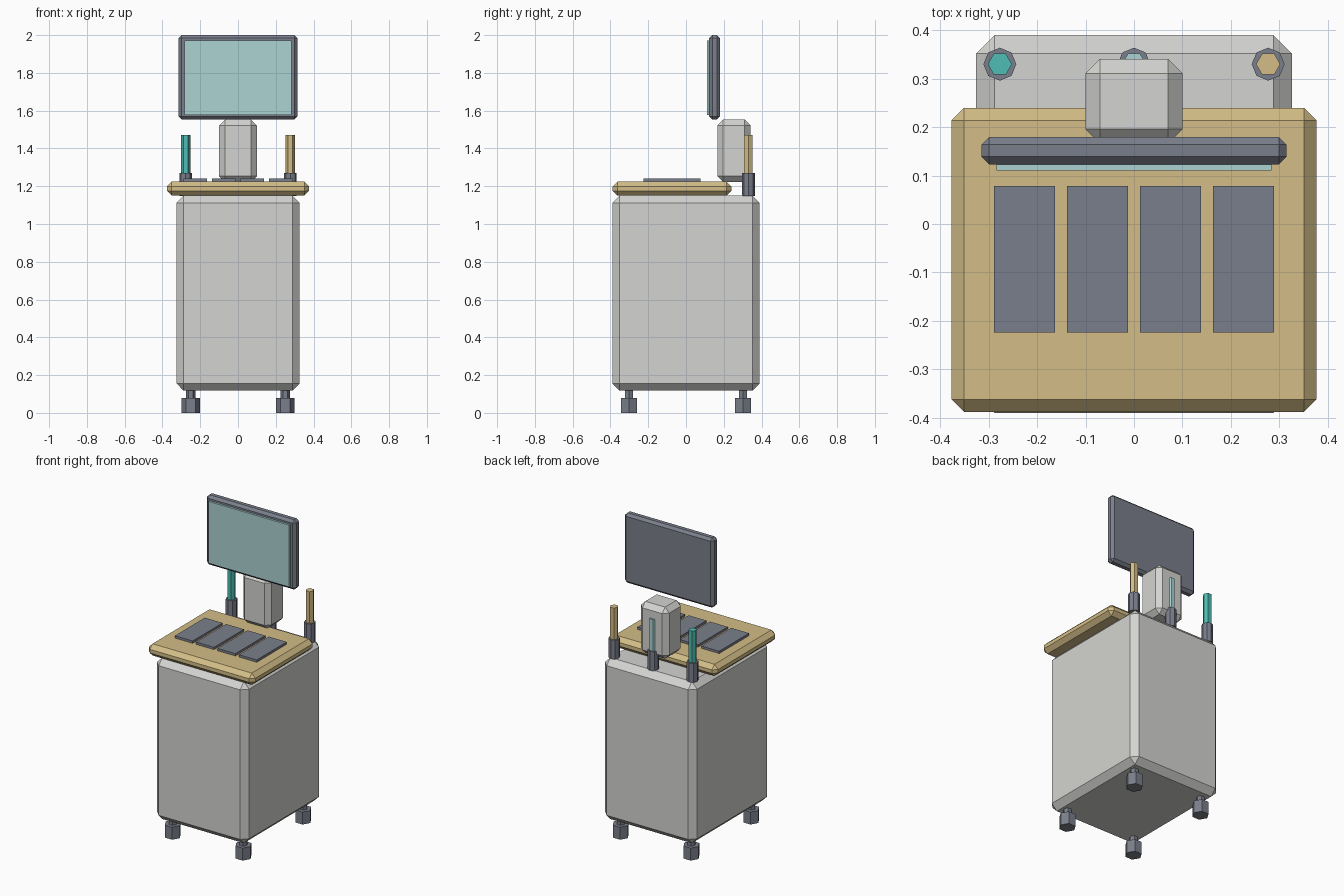
import bpy, bmesh
from mathutils import Matrix

old = bpy.data.objects.get("Cube")
if old:
    bpy.data.objects.remove(old, do_unlink=True)


def material(name, srgb):
    """One flat colour, given as 0-255 display values and stored as linear."""
    col = [((c / 255 + 0.055) / 1.055) ** 2.4 for c in srgb] + [1.0]
    mat = bpy.data.materials.new(name)
    mat.use_nodes = True
    mat.diffuse_color = col
    node = next(n for n in mat.node_tree.nodes if n.type == 'BSDF_PRINCIPLED')
    node.inputs["Base Color"].default_value = col
    node.inputs["Roughness"].default_value = 0.8
    return mat


light_grey = material("light_grey", (212, 212, 209))
dark_grey = material("dark_grey", (122, 127, 139))
tan = material("tan", (212, 190, 135))
teal = material("teal", (79, 188, 179))
pale_blue = material("pale_blue", (171, 211, 210))


def finish(name, bm, mat):
    mesh = bpy.data.meshes.new(name)
    bm.to_mesh(mesh)
    bm.free()
    mesh.materials.append(mat)
    obj = bpy.data.objects.new(name, mesh)
    bpy.context.collection.objects.link(obj)
    return obj


def box(name, x, y, z, mat, bevel=0):
    """Box from (min, max) ranges, with chamfered edges."""
    bm = bmesh.new()
    size = [r[1] - r[0] for r in (x, y, z)]
    mid = [(r[0] + r[1]) / 2 for r in (x, y, z)]
    bmesh.ops.create_cube(bm, size=1, matrix=Matrix.Translation(mid) @ Matrix.Diagonal(size + [1]))
    if bevel:
        bmesh.ops.bevel(bm, geom=bm.edges[:], offset=bevel, segments=1, affect='EDGES')
    return finish(name, bm, mat)


def prism(name, x, y, z, radius, sides, mat):
    """Upright prism with a corner pointing along +x."""
    bm = bmesh.new()
    corners = [Matrix.Rotation(6.28318531 * i / sides, 2) @ Matrix.Identity(2).col[0] * radius
               for i in range(sides)]
    base = bm.faces.new([bm.verts.new((x + c.x, y + c.y, z[0])) for c in corners])
    top = bmesh.ops.extrude_face_region(bm, geom=[base])["geom"]
    bmesh.ops.translate(bm, vec=(0, 0, z[1] - z[0]),
                        verts=[v for v in top if isinstance(v, bmesh.types.BMVert)])
    bmesh.ops.recalc_face_normals(bm, faces=bm.faces[:])
    return finish(name, bm, mat)


# Cabinet and worktop
box("cabinet", (-0.326, 0.326), (-0.39, 0.39), (0.118, 1.15), light_grey, 0.038)
box("worktop", (-0.377, 0.377), (-0.388, 0.24), (1.15, 1.225), tan, 0.026)

# Row of four flat pads on the worktop
for i in range(4):
    x = (i - 1.5) * 0.151
    box(f"pad_{i + 1}", (x - 0.063, x + 0.063), (-0.224, 0.078), (1.22, 1.24), dark_grey)

# Rear housing and monitor
box("rear_housing", (-0.1, 0.1), (0.166, 0.341), (1.223, 1.552), light_grey, 0.03)
box("monitor_frame", (-0.315, 0.315), (0.123, 0.18), (1.554, 2.0), dark_grey, 0.016)
box("monitor_screen", (-0.284, 0.284), (0.11, 0.126), (1.577, 1.972), pale_blue)

# Three probes standing in holders along the back
for name, x, mat in (("right", -0.277, teal), ("middle", 0, pale_blue), ("left", 0.277, tan)):
    prism(f"{name}_holder", x, 0.33, (1.148, 1.27), 0.034, 8, dark_grey)
    prism(f"{name}_probe", x, 0.33, (1.26, 1.472), 0.025, 6, mat)

# Casters with stems
for side, x in (("right", -0.25), ("left", 0.25)):
    for end, y in (("front", -0.302), ("back", 0.302)):
        prism(f"{end}_{side}_caster", x, y, (0, 0.08), 0.05, 6, dark_grey)
        prism(f"{end}_{side}_stem", x, y, (0.075, 0.125), 0.025, 6, dark_grey)
